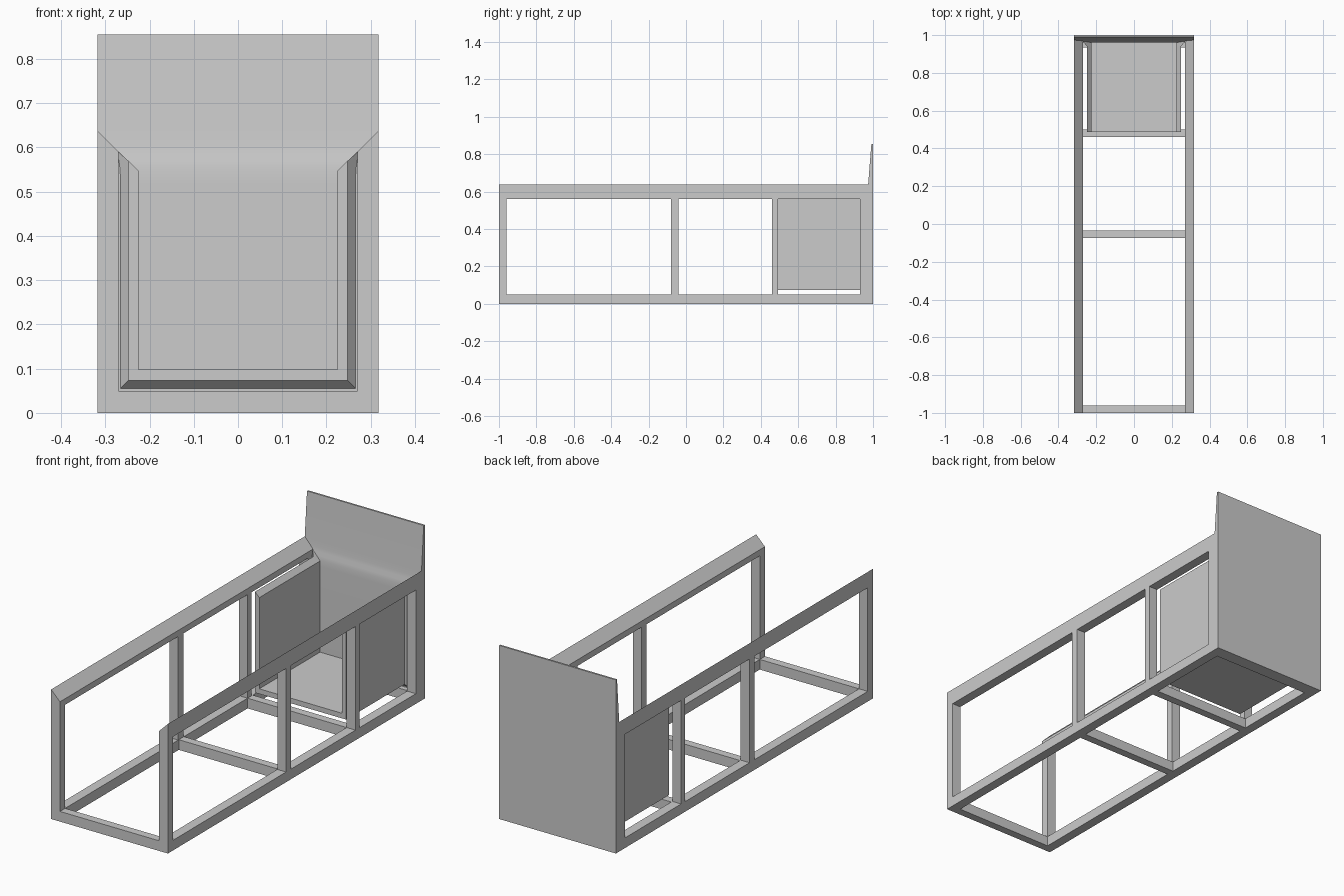
import bpy, bmesh

if "Cube" in bpy.data.objects:
    bpy.data.objects.remove(bpy.data.objects["Cube"])

W, T = 0.318, 0.048          # half width, rail thickness
IN = W - T                   # inner face of the side frames


def loft(name, sections, smooth=False):
    """Closed solid through matching rings of 3D points."""
    bm = bmesh.new()
    rings = [[bm.verts.new(p) for p in s] for s in sections]
    n = len(rings[0])
    for a, b in zip(rings, rings[1:]):
        for i in range(n):
            j = (i + 1) % n
            bm.faces.new((a[i], a[j], b[j], b[i]))
    bm.faces.new(rings[0][::-1])
    bm.faces.new(rings[-1])
    bmesh.ops.recalc_face_normals(bm, faces=bm.faces)
    me = bpy.data.meshes.new(name)
    bm.to_mesh(me)
    bm.free()
    ob = bpy.data.objects.new(name, me)
    bpy.context.collection.objects.link(ob)
    if smooth:
        bpy.ops.object.select_all(action='DESELECT')
        bpy.context.view_layer.objects.active = ob
        ob.select_set(True)
        bpy.ops.object.shade_smooth_by_angle()
    return ob


def along_y(name, xz, y0, y1):
    return loft(name, [[(x, y, z) for x, z in xz] for y in (y0, y1)])


def box(name, x0, x1, y0, y1, z0, z1):
    return along_y(name, [(x0, z0), (x1, z0), (x1, z1), (x0, z1)], y0, y1)


# Side frames: bottom rail, bevelled top rail and upright posts
posts = {"front_post": (-1, -0.96), "middle_post": (-0.08, -0.04),
         "tray_post": (0.46, 0.492), "rear_post": (0.93, 0.97)}
for side, s in (("left", -1), ("right", 1)):
    def sx(pts):
        return [(s * x, z) for x, z in pts]
    along_y(side + "_bottom_rail", sx([(IN, 0), (W, 0), (W, 0.05), (IN, 0.05)]), -1, 0.975)
    along_y(side + "_top_rail", sx([(IN, 0.56), (W, 0.56), (W, 0.638), (IN, 0.59)]), -1, 0.975)
    for name, (y0, y1) in posts.items():
        along_y(side + "_" + name, sx([(IN, 0.05), (W, 0.05), (W, 0.56), (IN, 0.56)]), y0, y1)

# Floor cross rails
for name, y0, y1 in (("front", -1, -0.96), ("middle", -0.075, -0.035),
                     ("tray", 0.46, 0.50), ("rear", 0.935, 0.968)):
    box(name + "_cross_rail", -IN, IN, y0, y1, 0, 0.05)

# Back panel: side profile with a soft bend, thinning towards the top
profile = [(1, 0), (1, 0.855), (0.991, 0.855), (0.974, 0.64), (0.971, 0.605),
           (0.968, 0.585), (0.964, 0.57), (0.961, 0.55), (0.960, 0.52), (0.960, 0)]
loft("back_panel", [[(x, y, z) for y, z in profile] for x in (-W, W)], smooth=True)


# Open-fronted tray: U section that flares where it meets the back panel
def tray_section(y, flare):
    xo, zb, zt = 0.248 + flare, 0.073 - flare, 0.57 + flare * 0.9
    return [(x, y, z) for x, z in (
        (-xo, zt), (-xo, zb), (xo, zb), (xo, zt),
        (0.225, 0.547), (0.225, 0.098), (-0.225, 0.098), (-0.225, 0.547))]


loft("tray", [tray_section(0.487, 0), tray_section(0.94, 0), tray_section(0.965, 0.022)])
